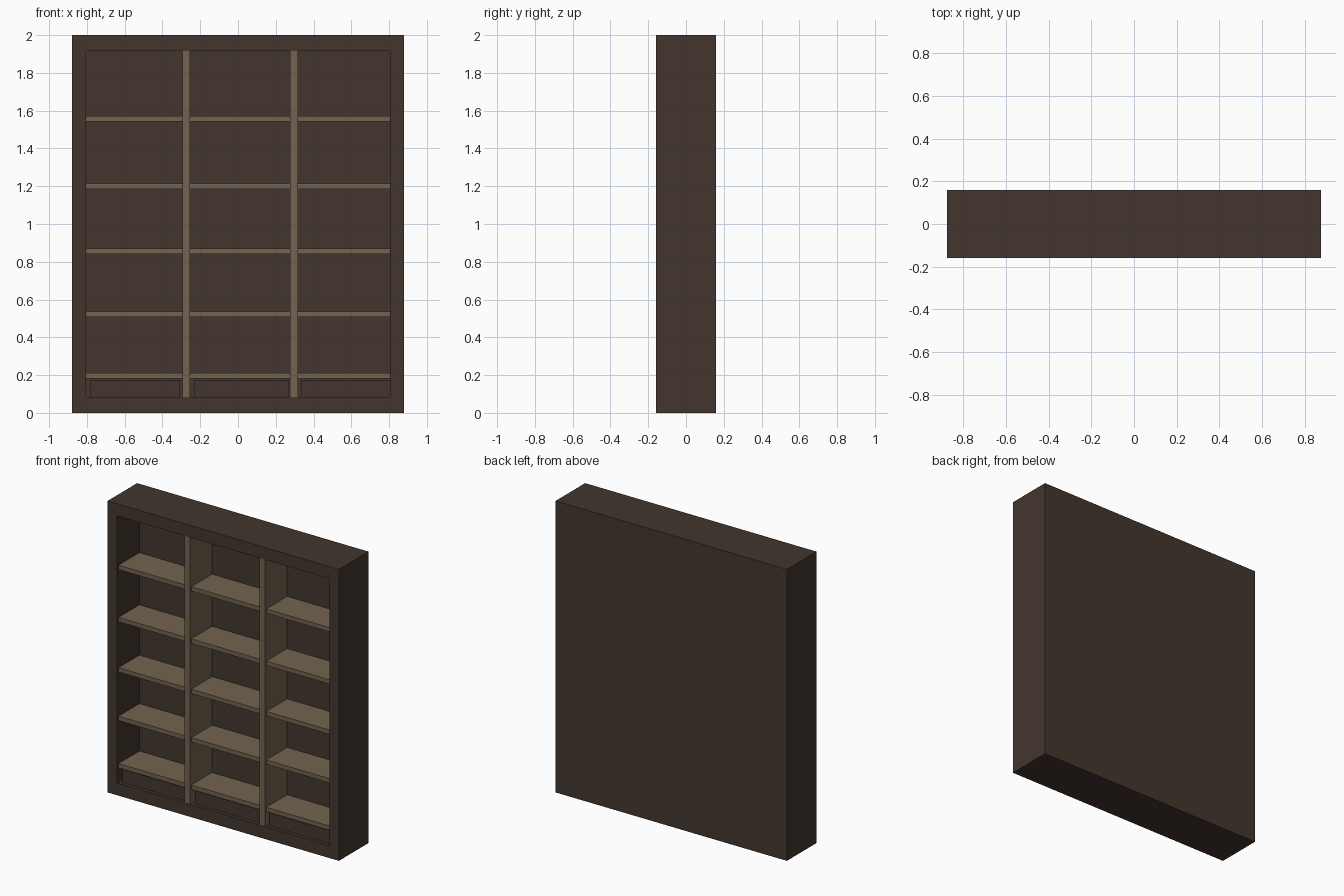
import bpy
import bmesh

cube = bpy.data.objects.get("Cube")
if cube:
    bpy.data.objects.remove(cube, do_unlink=True)


def material(name, colour):
    mat = bpy.data.materials.new(name)
    mat.use_nodes = True
    mat.diffuse_color = (*colour, 1)
    mat.node_tree.nodes["Principled BSDF"].inputs["Base Color"].default_value = (*colour, 1)
    return mat


dark_wood = material("dark wood", (0.056, 0.037, 0.027))
light_wood = material("light wood", (0.168, 0.125, 0.08))


def finish(name, bm, mat):
    mesh = bpy.data.meshes.new(name)
    bm.to_mesh(mesh)
    bm.free()
    mesh.materials.append(mat)
    obj = bpy.data.objects.new(name, mesh)
    bpy.context.collection.objects.link(obj)
    return obj


def new_box(x, y, z):
    """Box spanning the (low, high) ranges on each axis."""
    bm = bmesh.new()
    bmesh.ops.create_cube(bm, size=1)
    for v in bm.verts:
        v.co = [r[0] if c < 0 else r[1] for c, r in zip(v.co, (x, y, z))]
    return bm


def box(name, x, y, z, mat):
    return finish(name, new_box(x, y, z), mat)


WIDTH, FRONT, HEIGHT = 0.878, -0.16, 2.0
INNER, FLOOR, CEILING, BACK = 0.805, 0.085, 1.917, 0.08

# Case: a solid block whose front is inset and pushed back to the rear panel
bm = new_box((-WIDTH, WIDTH), (FRONT, -FRONT), (0, HEIGHT))
bm.normal_update()
front = min(bm.faces, key=lambda f: f.calc_center_median().y)
bmesh.ops.inset_region(bm, faces=[front], thickness=0.07)
for v in front.verts:
    v.co.x = INNER if v.co.x > 0 else -INNER
    v.co.z = CEILING if v.co.z > 1 else FLOOR
pocket = bmesh.ops.extrude_discrete_faces(bm, faces=[front])["faces"][0]
for v in pocket.verts:
    v.co.y = BACK
bmesh.ops.recalc_face_normals(bm, faces=bm.faces)
finish("case", bm, dark_wood)

# Upright dividers between the three bays
dividers = {"right": (-0.295, -0.253), "left": (0.275, 0.317)}
for side, span in dividers.items():
    box(f"{side}_divider", span, (FRONT + 0.002, BACK), (FLOOR, CEILING), light_wood)

# Shelves and the low plinth panel of each bay
bays = {
    "right": (-INNER, dividers["right"][0]),
    "middle": (dividers["right"][1], dividers["left"][0]),
    "left": (dividers["left"][1], INNER),
}
panels = {"right": (-0.783, -0.307), "middle": (-0.233, 0.27), "left": (0.333, INNER)}
for bay, span in bays.items():
    for i, top in enumerate((0.212, 0.537, 0.87, 1.215, 1.573)):
        box(f"{bay}_shelf_{i + 1}", span, (FRONT + 0.015, BACK), (top - 0.03, top), light_wood)
    box(f"{bay}_plinth_panel", panels[bay], (FRONT + 0.025, BACK), (FLOOR, 0.175), dark_wood)
